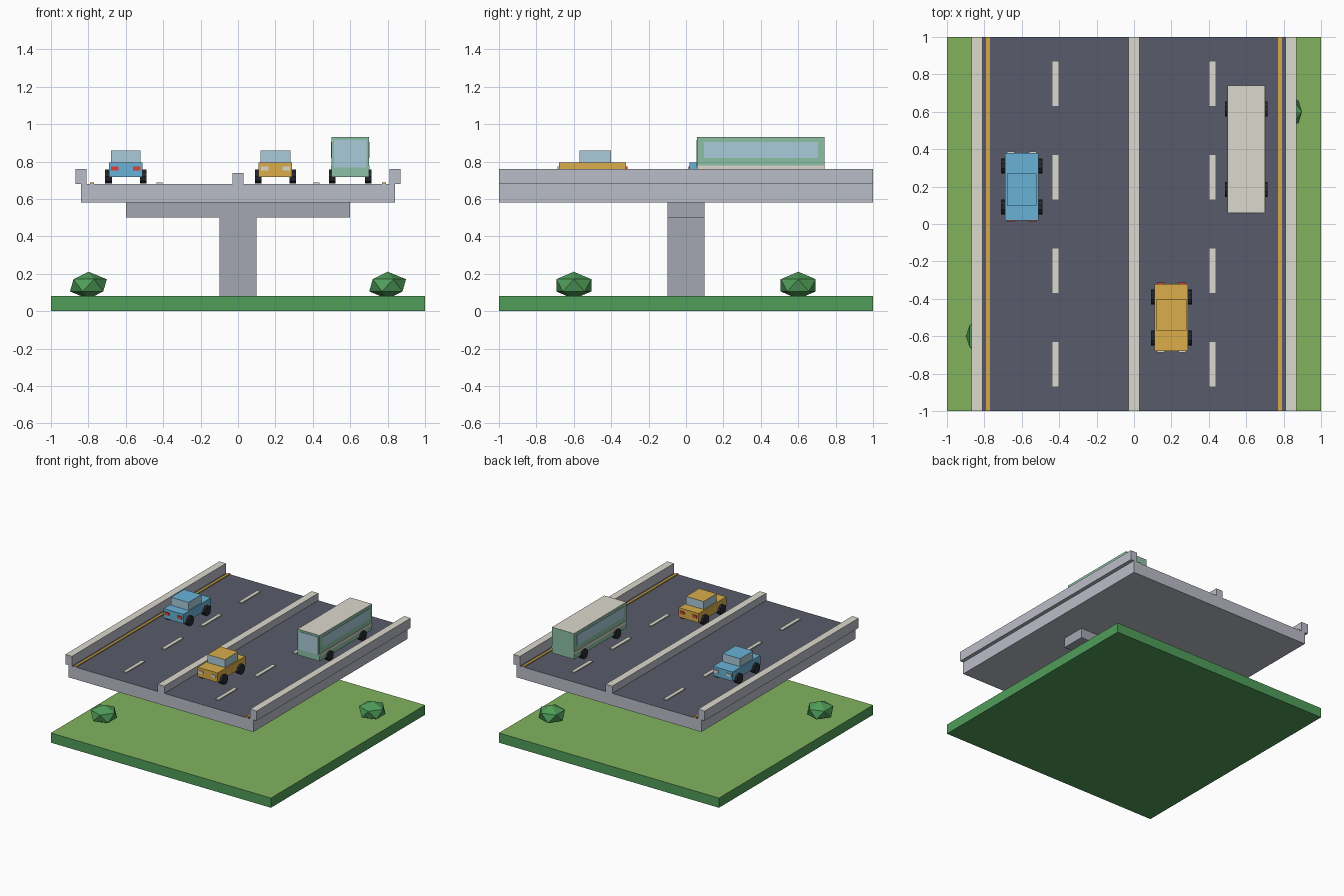
import bpy, bmesh, math
from mathutils import Matrix, Vector

if "Cube" in bpy.data.objects:
    bpy.data.objects.remove(bpy.data.objects["Cube"])


def mat(name, r, g, b):
    m = bpy.data.materials.new(name)
    m.diffuse_color = (r, g, b, 1)
    m.use_nodes = True
    m.node_tree.nodes["Principled BSDF"].inputs["Base Color"].default_value = m.diffuse_color
    return m


CONCRETE = mat("concrete", 0.50, 0.51, 0.58)
PIER = mat("pier_grey", 0.37, 0.39, 0.44)
ASPHALT = mat("asphalt", 0.10, 0.105, 0.145)
CREAM = mat("cream", 0.72, 0.69, 0.61)
LINE = mat("line_yellow", 0.65, 0.40, 0.07)
GRASS = mat("grass", 0.22, 0.45, 0.11)
GREEN = mat("dark_green", 0.08, 0.34, 0.10)
BLUE = mat("blue_paint", 0.14, 0.45, 0.68)
YELLOW = mat("yellow_paint", 0.70, 0.42, 0.07)
MINT = mat("mint_paint", 0.26, 0.53, 0.37)
GLASS = mat("glass", 0.40, 0.60, 0.70)
TYRE = mat("tyre", 0.02, 0.022, 0.03)
RED = mat("tail_red", 0.75, 0.05, 0.04)


def finish(name, bm, mats, pick=None):
    """Make an object; pick(face) chooses the material slot."""
    bmesh.ops.recalc_face_normals(bm, faces=bm.faces[:])
    bm.normal_update()
    if pick:
        for f in bm.faces:
            f.material_index = pick(f)
    me = bpy.data.meshes.new(name)
    bm.to_mesh(me)
    bm.free()
    for m in mats:
        me.materials.append(m)
    ob = bpy.data.objects.new(name, me)
    bpy.context.collection.objects.link(ob)
    return ob


def box(name, x, y, z, side, top=None):
    """Box from (min, max) ranges, optionally with another top colour."""
    size = [r[1] - r[0] for r in (x, y, z)]
    mid = Vector([(r[0] + r[1]) / 2 for r in (x, y, z)])
    bm = bmesh.new()
    bmesh.ops.create_cube(bm, size=1, matrix=Matrix.Translation(mid) @ Matrix.Diagonal((*size, 1)))
    return finish(name, bm, [side, top or side], lambda f: int(f.normal.z > 0.5))


def mirrored_extrusion(name, half, y, mats, pick=None):
    """Mirror a half cross-section (x, z) about x = 0 and extrude along y."""
    pts = half + [(-px, pz) for px, pz in reversed(half)]
    bm = bmesh.new()
    face = bm.faces.new([bm.verts.new((px, -y, pz)) for px, pz in pts])
    geo = bmesh.ops.extrude_face_region(bm, geom=[face])["geom"]
    bmesh.ops.translate(bm, vec=(0, 2 * y, 0), verts=[v for v in geo if isinstance(v, bmesh.types.BMVert)])
    return finish(name, bm, mats, pick)


def wheels(name, cx, cy, dy, inner, outer, r=0.04):
    for sx in (-1, 1):
        for sy in (-1, 1):
            bm = bmesh.new()
            place = Matrix.Translation((cx + sx * (inner + outer) / 2, cy + sy * dy, 0.68 + r))
            bmesh.ops.create_cone(bm, cap_ends=True, segments=10, radius1=r, radius2=r,
                                  depth=outer - inner,
                                  matrix=place @ Matrix.Rotation(math.pi / 2, 4, 'Y'))
            finish(name + "_wheel", bm, [TYRE])


def car(name, cx, cy, d, paint):
    """Small car; d is the driving direction along y."""
    box(name + "_body", (cx - .09, cx + .09), (cy - .18, cy + .18), (.718, .795), paint)
    cab = cy - d * .015
    box(name + "_cabin", (cx - .08, cx + .08), (cab - .085, cab + .085), (.795, .86), GLASS, paint)
    wheels(name, cx, cy, .11, .075, .11)
    for s in (-1, 1):
        x = (cx + s * .058 - .02, cx + s * .058 + .02)
        for end, kind, m in ((d, "headlight", CREAM), (-d, "tail_light", RED)):
            y = sorted((cy + end * .175, cy + end * .187))
            box(name + "_" + kind, x, y, (.752, .774), m)


# Ground slab and bushes
box("ground", (-1, 1), (-1, 1), (0, .08), GREEN, GRASS)
for s in (-1, 1):
    bm = bmesh.new()
    bmesh.ops.create_icosphere(bm, subdivisions=1, radius=1,
                               matrix=Matrix.Translation((s * .8, s * .6, .138)) @ Matrix.Diagonal((.11, .11, .073, 1)))
    finish("bush", bm, [GREEN])

# T-shaped pier
mirrored_extrusion("pier", [(.1, .08), (.1, .5), (.6, .5), (.6, .58)], .1, [PIER])

# Deck with median and parapets in one section
deck = [(.84, .58), (.84, .68), (.87, .68), (.87, .76), (.81, .76), (.81, .68), (.03, .68), (.03, .74)]


def deck_slot(f):
    if f.normal.z < 0.5:
        return 0
    return 1 if f.calc_center_median().z < .7 else 2


mirrored_extrusion("bridge_deck", deck, 1, [CONCRETE, ASPHALT, CREAM], deck_slot)

# Road markings
for s in (-1, 1):
    box("edge_line", (s * .78 - .01, s * .78 + .01), (-1, 1), (.675, .688), LINE)
    for y in (-.75, -.25, .25, .75):
        box("lane_dash", (s * .42 - .015, s * .42 + .015), (y - .12, y + .12), (.675, .688), CREAM)

# Cars
car("blue_car", -.6, .2, 1, BLUE)
car("yellow_car", .2, -.5, -1, YELLOW)

# Bus
box("bus_body", (.5, .7), (.06, .74), (.718, .93), MINT, CREAM)
box("bus_windscreen", (.512, .688), (.056, .07), (.768, .915), GLASS)
for s in (-1, 1):
    x = sorted((.6 + s * .09, .6 + s * .103))
    box("bus_side_window", x, (.095, .705), (.82, .905), GLASS)
    box("bus_side_stripe", x, (.06, .74), (.758, .778), CREAM)
wheels("bus", .6, .4, .215, .08, .113)
